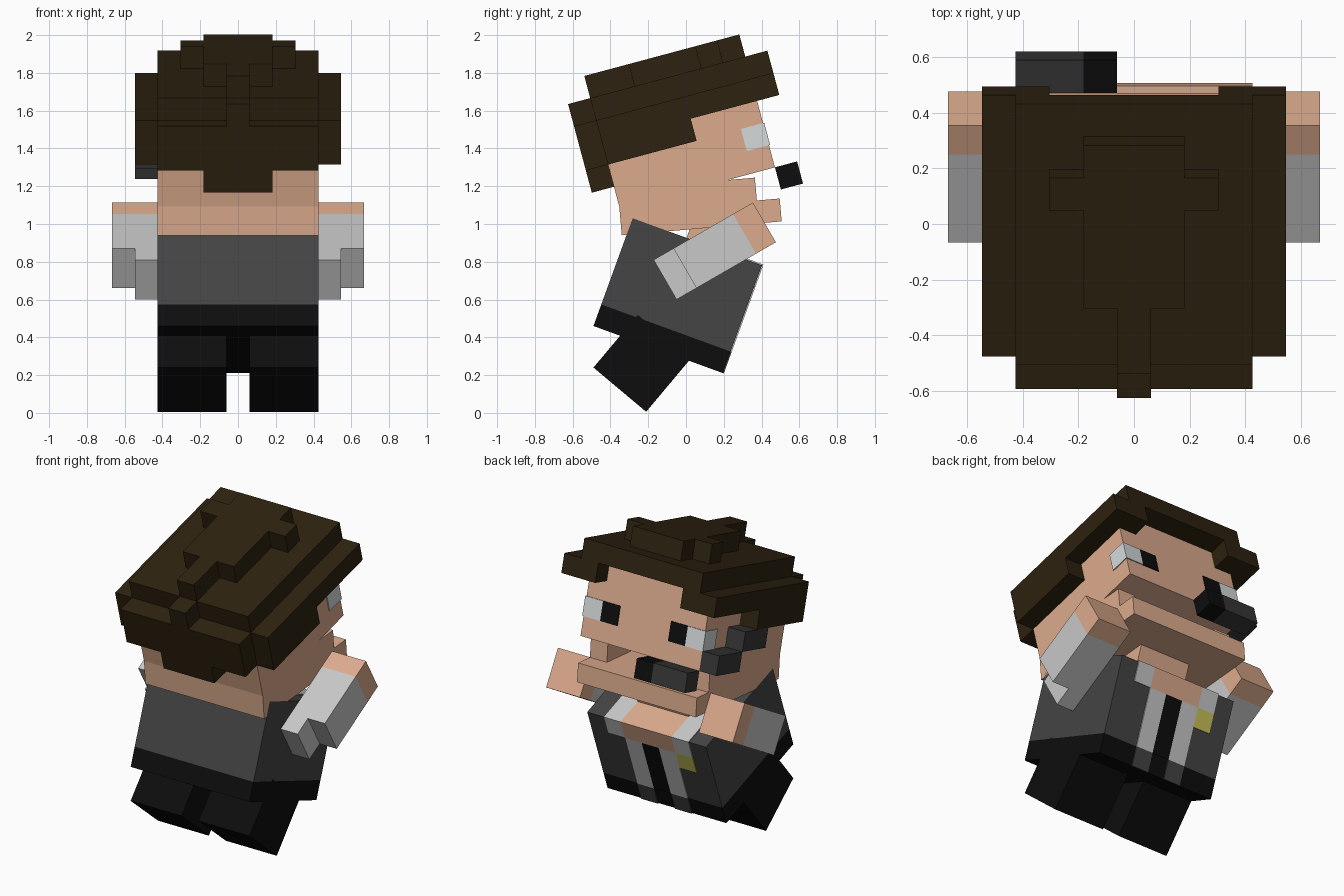
import bpy, bmesh, math
from mathutils import Matrix, Vector

if "Cube" in bpy.data.objects:
    bpy.data.objects.remove(bpy.data.objects["Cube"])

C = 0.1214   # size of one block cell
T = 0.05     # plate thickness in cells


def mat(name, r, g, b):
    m = bpy.data.materials.new(name)
    m.diffuse_color = (r, g, b, 1)
    m.use_nodes = True
    m.node_tree.nodes["Principled BSDF"].inputs["Base Color"].default_value = m.diffuse_color
    return m


SKIN = mat("skin", 0.72, 0.41, 0.27)
HAIR = mat("brown hair", 0.027, 0.016, 0.005)
JACKET = mat("jacket grey", 0.058, 0.058, 0.058)
BLACK = mat("black", 0.004, 0.004, 0.004)
WHITE = mat("shirt grey white", 0.58, 0.58, 0.58)
EYE = mat("eye white", 0.66, 0.70, 0.70)
BADGE = mat("badge yellow", 0.58, 0.54, 0.10)
DEVICE = mat("device charcoal", 0.037, 0.037, 0.037)


def frame(y, z, deg):
    """Tilted body-part frame: x across, y forward, z up, in cells."""
    return (Matrix.Translation((0, y, z)) @ Matrix.Rotation(math.radians(deg), 4, 'X')
            @ Matrix.Scale(C, 4))


def part(name, fr, material, *boxes, mirror=False):
    """One object from boxes (x0, x1, f0, f1, u0, u1) given in cells."""
    bm = bmesh.new()
    todo = list(boxes)
    if mirror:
        todo += [(-b[1], -b[0], *b[2:]) for b in boxes]
    for x0, x1, f0, f1, u0, u1 in todo:
        mid = Vector(((x0 + x1) / 2, (f0 + f1) / 2, (u0 + u1) / 2))
        size = (x1 - x0, f1 - f0, u1 - u0, 1)
        bmesh.ops.create_cube(bm, size=1, matrix=fr @ Matrix.Translation(mid)
                              @ Matrix.Diagonal(size))
    me = bpy.data.meshes.new(name)
    bm.to_mesh(me)
    bm.free()
    me.materials.append(material)
    ob = bpy.data.objects.new(name, me)
    bpy.context.collection.objects.link(ob)
    return ob


LEGS = frame(-0.49, 0.24, -40)
TORSO = frame(-0.49, 0.46, -20)
ARMS = frame(-0.05, 0.60, 30)
JAW = frame(-0.34, 0.94, 5)
HEAD = frame(-0.35, 1.08, 15)

# legs and torso
part("legs", LEGS, BLACK, (0.5, 3.5, 0, 3, 0, 3), mirror=True)
part("trouser_waist", TORSO, BLACK, (-3.5, 3.5, 0, 6, 0, 1))
part("jacket", TORSO, JACKET, (-3.5, 3.5, 0, 6, 1, 5))
part("neck", TORSO, SKIN, (-1.5, 1.5, 2.5, 4.5, 5, 6.3))

# clothing details on the chest and on top of the shoulders
F0, F1 = 6, 6 + T
part("open_chest", TORSO, SKIN, (-1.5, 1.5, F0, F1, 4, 5), (-1.5, 1.5, 4, F1, 5, 5 + T))
part("collar", TORSO, WHITE, (1.5, 2.5, F0, F1, 4, 5), (1.5, 2.5, 4, F1, 5, 5 + T), mirror=True)
part("shirt_front", TORSO, WHITE, (0.5, 1.5, F0, F1, 1, 4), mirror=True)
part("tie", TORSO, BLACK, (-0.5, 0.5, F0, F1, 1, 4))
part("jacket_hem", TORSO, JACKET, (0.5, 1.5, F0, F1, 0, 1), mirror=True)
part("badge", TORSO, BADGE, (-2.5, -1.5, F0, F1, 3, 4))

# arms with a stepped shoulder
part("sleeves", ARMS, WHITE, (3.5, 4.5, 0, 4, 0, 2), (4.5, 5.5, 1, 4, 0, 2), mirror=True)
part("hands", ARMS, SKIN, (3.5, 5.5, 4, 5, 0, 2), mirror=True)

# open jaw: floor, cheeks and back of the mouth
part("jaw", JAW, SKIN, (-3.5, 3.5, 0, 7, 0, 1), (-3.5, -2.5, 0, 6, 1, 2),
     (2.5, 3.5, 0, 6, 1, 2), (-2.5, 2.5, 0, 2, 1, 2))

# skull and wrap-around eyes
part("skull", HEAD, SKIN, (-3.5, 3.5, 0, 7, 0, 4))
part("eye_whites", HEAD, EYE, (2.5, 3.5 + T, 7, 7 + T, 1, 2), (3.5, 3.5 + T, 6, 7, 1, 2),
     mirror=True)
part("pupils", HEAD, BLACK, (1.5, 2.5, 7, 7 + T, 1, 2), mirror=True)

# hair
part("hair_cap", HEAD, HAIR, (-3.5, 3.5, 0, 8, 4, 5))
part("hair_tuft", HEAD, HAIR, (-1.5, 1.5, 2, 7, 5, 6), (-2.5, -1.5, 5, 6, 5, 6),
     (1.5, 2.5, 5, 6, 5, 6), (-0.5, 0.5, 0, 2, 5, 6))
part("hair_sides", HEAD, HAIR, (3.5, 4.5, 0, 8, 3, 4), (3.5, 4.5, 0, 4, 2, 3),
     (2.5, 3.5, 7, 8, 3, 4), mirror=True)
part("hair_back", HEAD, HAIR, (-3.5, 3.5, -1, 0, 2, 4), (-1.5, 1.5, -1, 0, 1, 2),
     (-0.5, 0.5, -1, 0, 4, 5))

# headset arm on one side, ending in a microphone at the mouth
part("headset_arm", HEAD, DEVICE, (-4.5, -3.5, 5, 7, 0, 1), (-4.5, -3.5, 4, 5, 1, 2),
     (-4.5, -3.5, 3, 4, 1, 2), (-3.5, -1.5, 7, 8, -1, 0))
part("microphone_tip", HEAD, BLACK, (-1.5, -0.5, 7, 8, -1, 0))
